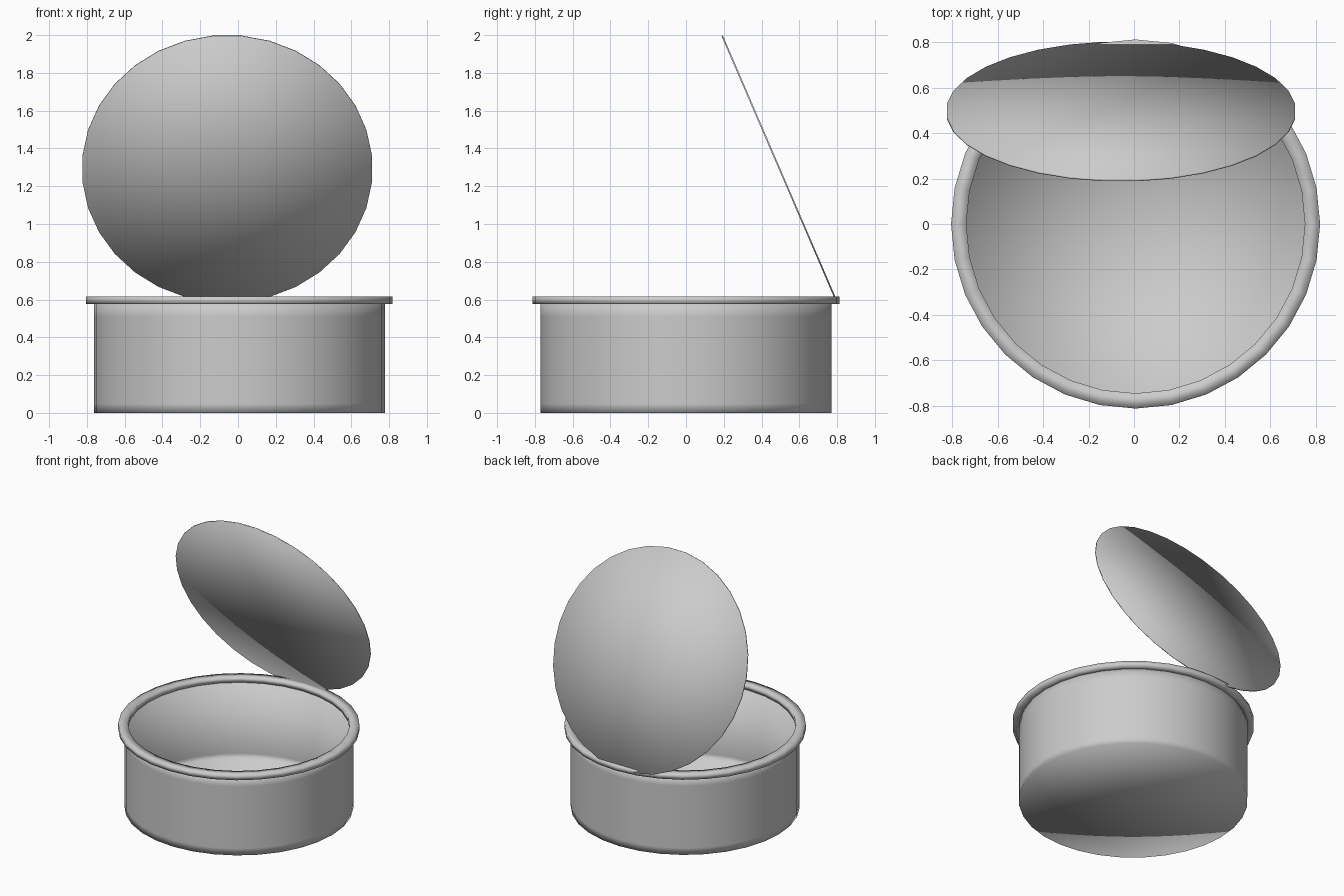
import bpy, math

if "Cube" in bpy.data.objects:
    bpy.data.objects.remove(bpy.data.objects["Cube"])

SIDES = 32
CX = 0.007


def revolve(name, profile, closed=False, offset=0.0):
    """Spin an (r, z) profile about z; r = 0 makes a pole point."""
    verts, rings, faces = [], [], []
    for r, z in profile:
        if r == 0:
            rings.append([len(verts)] * SIDES)
            verts.append((0, 0, z))
        else:
            rings.append(list(range(len(verts), len(verts) + SIDES)))
            for i in range(SIDES):
                a = 2 * math.pi * i / SIDES + offset
                verts.append((r * math.cos(a), r * math.sin(a), z))
    pairs = list(zip(rings, rings[1:]))
    if closed:
        pairs.append((rings[-1], rings[0]))
    for a, b in pairs:
        for i in range(SIDES):
            j = (i + 1) % SIDES
            quad = [a[i], a[j], b[j], b[i]]
            faces.append(list(dict.fromkeys(quad)))
    mesh = bpy.data.meshes.new(name)
    mesh.from_pydata(verts, [], faces)
    mesh.shade_smooth()
    obj = bpy.data.objects.new(name, mesh)
    bpy.context.collection.objects.link(obj)
    return obj


# Hollow can body with support loops near top and bottom
body = revolve("can_body", [
    (0, 0), (0.77, 0), (0.77, 0.05), (0.77, 0.51), (0.77, 0.585),
    (0.75, 0.585), (0.75, 0.05), (0.75, 0.015), (0, 0.015)])
body.location.x = CX

# Rolled rim around the opening
rim = revolve("can_rim", [
    (0.745, 0.577), (0.812, 0.577), (0.812, 0.615), (0.745, 0.615)], closed=True)
rim.location.x = CX

# Thin lid, tilted open at the back
lid = revolve("open_lid", [
    (0, -0.004), (0.77, -0.004), (0.77, 0.004), (0, 0.004)],
    offset=math.pi / SIDES)
lid.location = (-0.057, 0.495, 1.292)
lid.rotation_euler = (math.radians(113.3), 0, 0)
